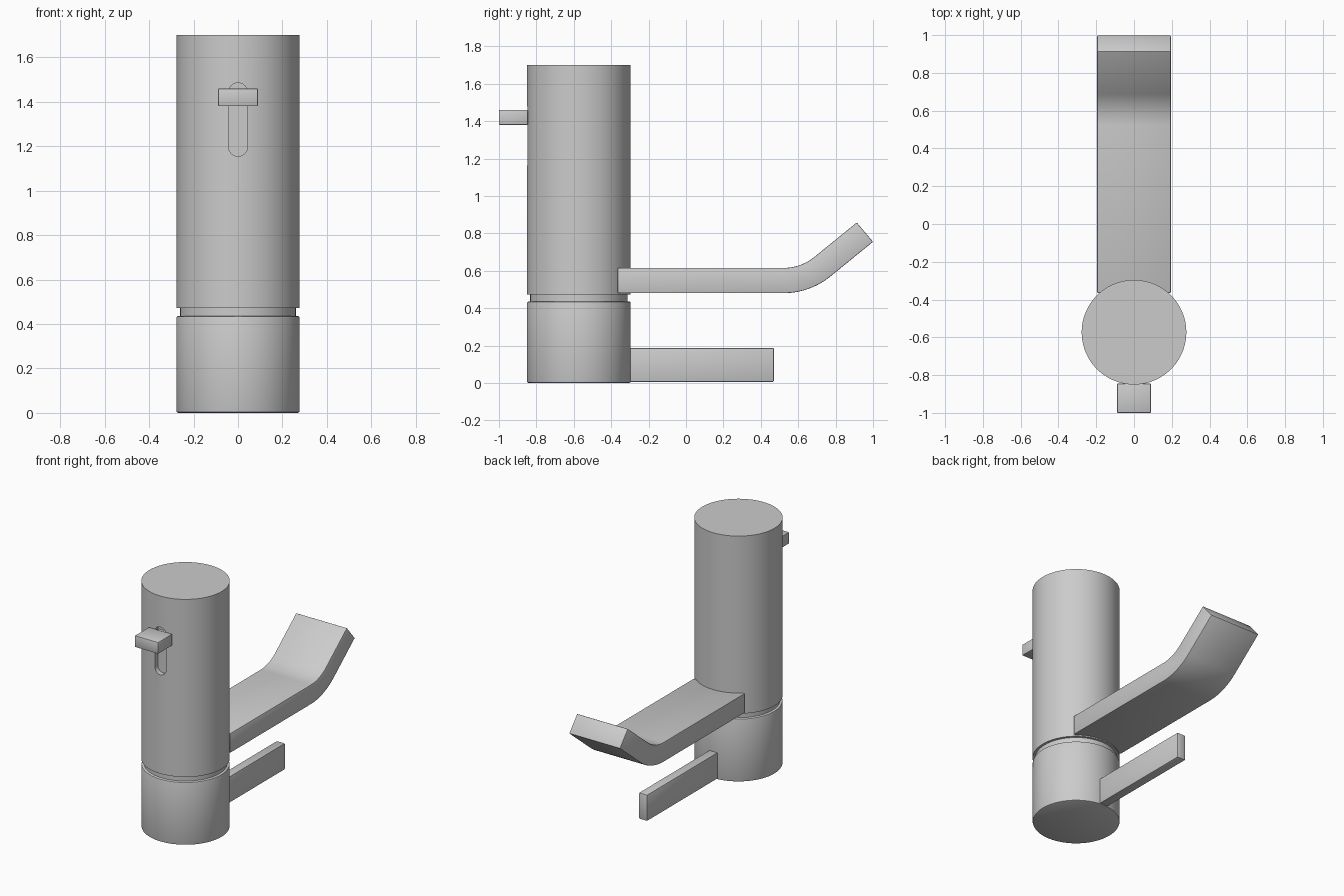
import bpy, bmesh
from math import sin, cos, pi, radians
from mathutils import Vector

if "Cube" in bpy.data.objects:
    bpy.data.objects.remove(bpy.data.objects["Cube"])

CY = -0.573   # y of the column axis
R = 0.277     # column radius


def finish(bm, name):
    bmesh.ops.recalc_face_normals(bm, faces=bm.faces)
    mesh = bpy.data.meshes.new(name)
    bm.to_mesh(mesh)
    bm.free()
    obj = bpy.data.objects.new(name, mesh)
    bpy.context.collection.objects.link(obj)
    return obj


def activate(obj):
    bpy.ops.object.select_all(action='DESELECT')
    obj.select_set(True)
    bpy.context.view_layer.objects.active = obj


def smooth(obj):
    activate(obj)
    bpy.ops.object.shade_smooth_by_angle(angle=radians(30))


def lathe(name, profile, steps=96):
    """Revolve an (r, z) profile around the column axis and cap its ends."""
    bm = bmesh.new()
    rings = [[bm.verts.new((r * cos(2 * pi * i / steps), CY + r * sin(2 * pi * i / steps), z))
              for i in range(steps)] for r, z in profile]
    for a, b in zip(rings, rings[1:]):
        for i in range(steps):
            j = (i + 1) % steps
            bm.faces.new((a[i], a[j], b[j], b[i]))
    bm.faces.new(rings[0])
    bm.faces.new(rings[-1])
    return finish(bm, name)


def prism(name, points, offset, bevel=0.0):
    """Extrude a closed 3D outline along an offset, with optional soft edges."""
    bm = bmesh.new()
    face = bm.faces.new([bm.verts.new(p) for p in points])
    new = bmesh.ops.extrude_face_region(bm, geom=[face])['geom']
    bmesh.ops.translate(bm, vec=Vector(offset),
                        verts=[v for v in new if isinstance(v, bmesh.types.BMVert)])
    obj = finish(bm, name)
    if bevel:
        mod = obj.modifiers.new("soft_edges", 'BEVEL')
        mod.width, mod.segments = bevel, 2
        mod.limit_method, mod.angle_limit = 'ANGLE', radians(30)
        activate(obj)
        bpy.ops.object.modifier_apply(modifier=mod.name)
    return obj


def box(name, x, y0, y1, z0, z1, bevel=0.0):
    return prism(name, [(-x, y0, z0), (x, y0, z0), (x, y0, z1), (-x, y0, z1)],
                 (0, y1 - y0, 0), bevel)


# Rotating base with softened rims
base = lathe("base", [(R - 0.008, 0), (R - 0.002, 0.003), (R, 0.009),
                      (R, 0.427), (R - 0.002, 0.433), (R - 0.008, 0.436)])
smooth(base)

# Upper column with the recessed neck below it
column = lathe("column", [(R - 0.017, 0.425), (R - 0.017, 0.472), (R, 0.472), (R, 1.70)])

# Rounded slot in the column front
w, z_low, z_high = 0.043, 1.198, 1.442
arc = [pi * i / 16 for i in range(17)]
outline = [(w * cos(a), -0.95, z_high + w * sin(a)) for a in arc]
outline += [(-w * cos(a), -0.95, z_low - w * sin(a)) for a in arc]
cutter = prism("slot_cutter", outline, (0, 0.135, 0))
cutter.hide_render = True
cut = column.modifiers.new("slot", 'BOOLEAN')
cut.operation, cut.object, cut.solver = 'DIFFERENCE', cutter, 'EXACT'
activate(column)
bpy.ops.object.modifier_apply(modifier=cut.name)
bpy.data.objects.remove(cutter)
smooth(column)

# Slider knob and its stem in the slot
smooth(box("slider_knob", 0.09, -1.0, -0.845, 1.38, 1.46, 0.005))
box("slider_stem", 0.03, -0.86, -0.80, 1.39, 1.45)

# Wide upper arm: straight, then curving up at 40 degrees
bend = [radians(40 * i / 14) for i in range(15)]
y_bend, z_bend = 0.52, 0.88
side = [(-0.365, 0.48)]
side += [(y_bend + 0.40 * sin(a), z_bend - 0.40 * cos(a)) for a in bend]
side += [(1.0, 0.755), (0.913, 0.858)]
side += [(y_bend + 0.265 * sin(a), z_bend - 0.265 * cos(a)) for a in reversed(bend)]
side += [(-0.365, 0.615)]
smooth(prism("upper_arm", [(-0.195, y, z) for y, z in side], (0.39, 0, 0), 0.005))

# Thin lower lever
smooth(box("lower_lever", 0.032, -0.40, 0.47, 0.006, 0.187, 0.006))
